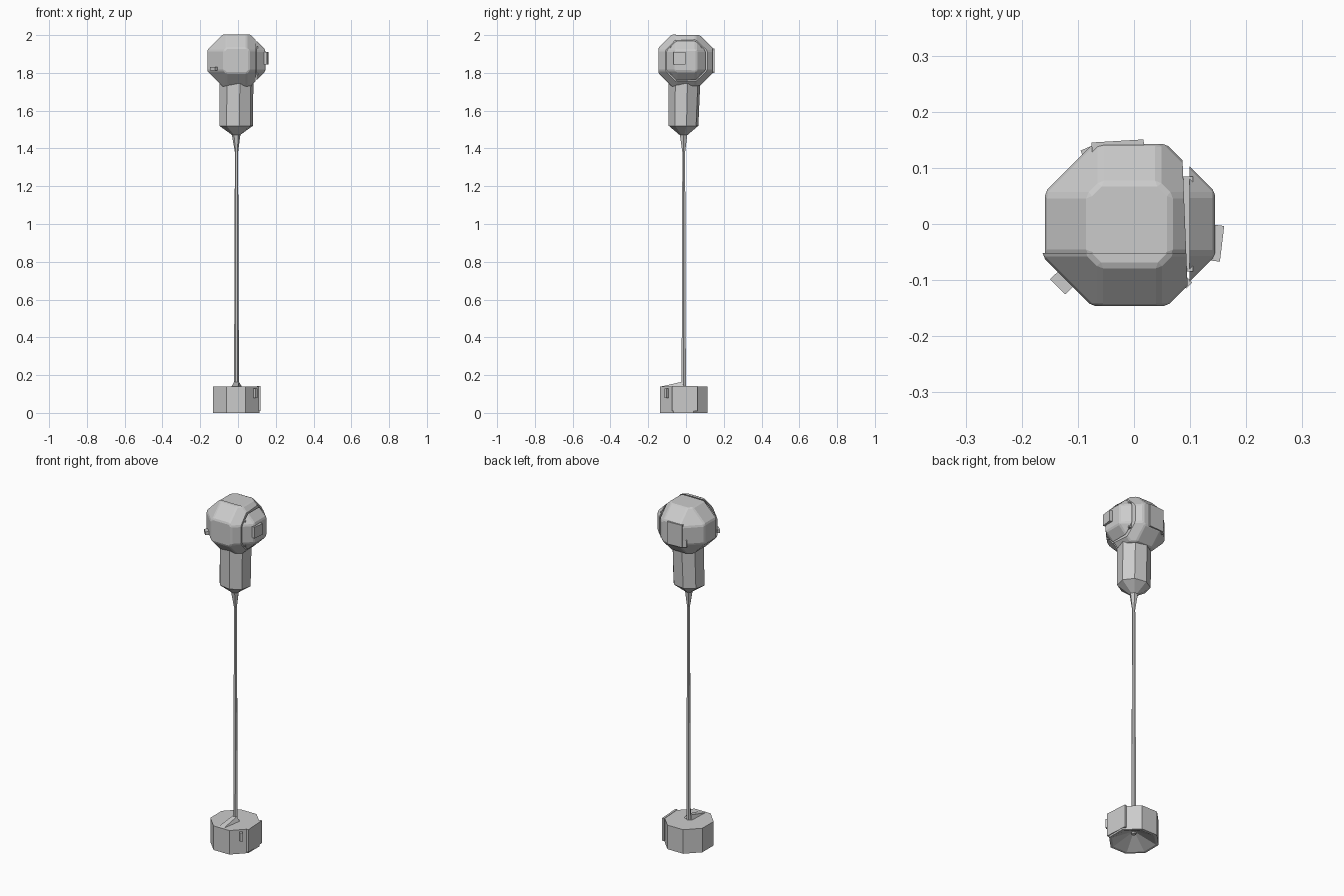
import bpy, bmesh, math
from itertools import product
from mathutils import Vector

if "Cube" in bpy.data.objects:
    bpy.data.objects.remove(bpy.data.objects["Cube"])


def finish(name, bm):
    bmesh.ops.recalc_face_normals(bm, faces=bm.faces)
    me = bpy.data.meshes.new(name)
    bm.to_mesh(me)
    bm.free()
    ob = bpy.data.objects.new(name, me)
    bpy.context.collection.objects.link(ob)
    return ob


def lathe(name, rings, sides, turn=0.0):
    """Stack of polygon rings (cx, cy, z, rx, ry), capped at both ends."""
    bm = bmesh.new()
    loops = []
    for cx, cy, z, rx, ry in rings:
        loops.append([bm.verts.new((cx + rx * math.cos(turn + 2 * math.pi * i / sides),
                                    cy + ry * math.sin(turn + 2 * math.pi * i / sides), z))
                      for i in range(sides)])
    for a, b in zip(loops, loops[1:]):
        for i in range(sides):
            j = (i + 1) % sides
            bm.faces.new((a[i], a[j], b[j], b[i]))
    bm.faces.new(loops[0])
    bm.faces.new(loops[-1])
    return finish(name, bm)


def box(name, lo, hi, spin=0.0):
    bm = bmesh.new()
    bmesh.ops.create_cube(bm, size=1)
    lo, hi = Vector(lo), Vector(hi)
    bmesh.ops.scale(bm, vec=hi - lo, verts=bm.verts)
    ob = finish(name, bm)
    ob.location = (lo + hi) / 2
    ob.rotation_euler.z = spin
    return ob


def slice_bm(bm, co, no, cap=True):
    """Remove everything on the positive side of a plane."""
    cut = bmesh.ops.bisect_plane(bm, geom=bm.verts[:] + bm.edges[:] + bm.faces[:],
                                 plane_co=co, plane_no=no, clear_outer=True)
    if cap:
        edges = [e for e in cut['geom_cut'] if isinstance(e, bmesh.types.BMEdge)]
        if edges:
            bmesh.ops.contextual_create(bm, geom=edges)


def head_part(name, cuts, grow=1.0):
    """Faceted ball: chamfered cube, lightly bevelled, then trimmed by planes."""
    centre = Vector((-0.008, 0, 1.865))
    bm = bmesh.new()
    bmesh.ops.create_cube(bm, size=1)
    bmesh.ops.scale(bm, vec=(0.302, 0.286, 0.27), verts=bm.verts)
    for d in product((-1, 0, 1), repeat=3):
        n = sum(map(abs, d))
        if n > 1:
            no = Vector(d).normalized()
            slice_bm(bm, no * (0.147 if n == 2 else 0.15), no)
    bmesh.ops.bevel(bm, geom=bm.edges[:], offset=0.012, segments=1,
                    affect='EDGES', clamp_overlap=True)
    bmesh.ops.remove_doubles(bm, verts=bm.verts, dist=0.002)
    bmesh.ops.scale(bm, vec=(grow, grow, grow), verts=bm.verts)
    bmesh.ops.translate(bm, vec=centre, verts=bm.verts)
    for co, no, cap in cuts:
        slice_bm(bm, co, no, cap)
    return finish(name, bm)


# Foot: heptagonal-looking drum with a shallow recess underneath
lathe("base", [(-0.01, -0.013, 0.05, 0.02, 0.02), (-0.01, -0.013, 0.0, 0.118, 0.12),
               (-0.01, -0.013, 0.0, 0.133, 0.136), (-0.01, -0.013, 0.14, 0.133, 0.136)],
      8, math.pi / 8)
box("base_side_plate", (0.104, -0.075, 0.01), (0.116, 0.06, 0.142), 0.06)
box("base_clip", (0.085, -0.112, 0.08), (0.1, -0.095, 0.13), math.pi / 4)

# Low wedge at the foot of the pole
bm = bmesh.new()
pts = [(-0.035, -0.135, 0.139), (0.0, -0.135, 0.139), (0.02, -0.01, 0.139), (-0.03, -0.01, 0.139),
       (0.005, -0.02, 0.165), (-0.02, -0.02, 0.165)]
v = [bm.verts.new(p) for p in pts]
for f in ((0, 1, 4, 5), (1, 2, 4), (2, 3, 5, 4), (3, 0, 5)):
    bm.faces.new([v[i] for i in f])
finish("base_wedge", bm)

# Slender pole flaring into the neck
lathe("pole", [(-0.008, -0.012, 0.04, 0.013, 0.013), (-0.008, -0.012, 0.16, 0.013, 0.013),
               (-0.008, -0.012, 1.38, 0.0085, 0.0085), (-0.01, -0.013, 1.475, 0.023, 0.023)], 6)

# Neck cup below the head
lathe("neck", [(-0.01, -0.013, 1.47, 0.02, 0.02), (-0.01, -0.013, 1.52, 0.091, 0.08),
               (-0.008, -0.009, 1.745, 0.091, 0.086)], 8, math.pi / 8 * 0.5)

# Head: body, slightly larger front cover and separate side cap
head_part("head_body", [((0.091, 0, 1.865), (1, 0.04, 0), True),
                        ((0, -0.052, 1.865), (0, -1, 0), False)])
head_part("head_front_cover", [((0.091, 0, 1.865), (1, 0.04, 0), True),
                               ((0, -0.052, 1.865), (0, 1, 0), False)], 1.025)
head_part("head_side_cap", [((0.099, 0, 1.865), (-1, 0, 0), True)], 1.01)
box("head_gap_core", (0.085, -0.085, 1.79), (0.105, 0.085, 1.94))

# Small raised details on the head
box("side_knob", (0.135, -0.066, 1.845), (0.157, -0.002, 1.91), -0.12)
box("back_plate", (-0.075, 0.12, 1.80), (0.018, 0.148, 1.93), 0.06)
box("back_tab", (-0.09, 0.105, 1.80), (-0.06, 0.138, 1.84), 0.4)
box("left_tab", (-0.148, -0.115, 1.812), (-0.11, -0.095, 1.832), -0.8)
